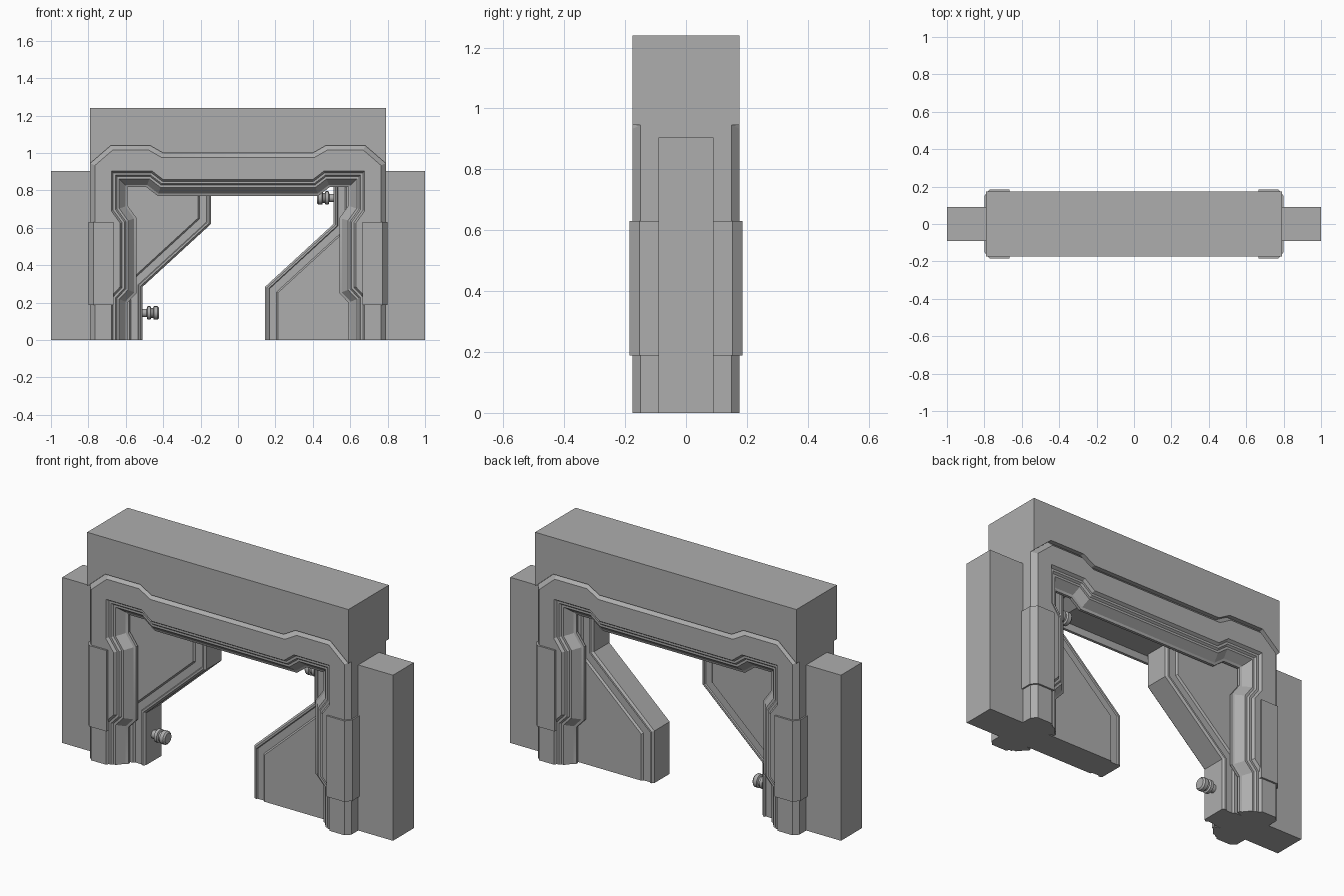
import bpy, bmesh, math
from mathutils import Vector

if "Cube" in bpy.data.objects:
    bpy.data.objects.remove(bpy.data.objects["Cube"])

steel = bpy.data.materials.new("grey_steel")
steel.diffuse_color = (0.42, 0.42, 0.42, 1)
steel.use_nodes = True
steel.node_tree.nodes["Principled BSDF"].inputs["Base Color"].default_value = steel.diffuse_color


def finish(name, bm):
    bmesh.ops.remove_doubles(bm, verts=bm.verts, dist=1e-5)
    bmesh.ops.recalc_face_normals(bm, faces=bm.faces)
    mesh = bpy.data.meshes.new(name)
    bm.to_mesh(mesh)
    bm.free()
    mesh.materials.append(steel)
    ob = bpy.data.objects.new(name, mesh)
    bpy.context.collection.objects.link(ob)
    bpy.ops.object.select_all(action='DESELECT')
    ob.select_set(True)
    bpy.context.view_layer.objects.active = ob
    bpy.ops.object.shade_smooth_by_angle(angle=math.radians(25))
    return ob


def offset(path, d):
    """Mitred offset of an open (x, z) path, to its left for positive d."""
    pts = [Vector(p) for p in path]
    normals = []
    for a, b in zip(pts, pts[1:]):
        t = (b - a).normalized()
        normals.append(Vector((-t.y, t.x)))
    out = []
    for i, p in enumerate(pts):
        n0, n1 = normals[max(i - 1, 0)], normals[min(i, len(normals) - 1)]
        out.append(p + (n0 + n1) * d / (1 + n0.dot(n1)))
    return out


def sweep(name, section):
    """Sweep a closed cross-section of (path, offset, y) entries, front half
    given, back half mirrored."""
    section = section + [(p, d, -y) for p, d, y in reversed(section)]
    bm = bmesh.new()
    rows = [[bm.verts.new((v.x, y, v.y)) for v in offset(p, d)]
            for p, d, y in section]
    n = len(rows)
    for i in range(n):
        a, b = rows[i], rows[(i + 1) % n]
        for j in range(len(a) - 1):
            bm.faces.new((a[j], a[j + 1], b[j + 1], b[j]))
    bm.faces.new([r[0] for r in rows])
    bm.faces.new([r[-1] for r in reversed(rows)])
    return finish(name, bm)


def prism(name, pts, axis, lo, hi):
    """Extrude a 2D outline along y or z."""
    bm = bmesh.new()
    ends = [[bm.verts.new((a, h, b) if axis == 'y' else (a, b, h))
             for a, b in pts] for h in (lo, hi)]
    for e in ends:
        bm.faces.new(e)
    for i in range(len(pts)):
        j = (i + 1) % len(pts)
        bm.faces.new((ends[0][i], ends[0][j], ends[1][j], ends[1][i]))
    return finish(name, bm)


def both_sides(path):
    return path + [(-x, z) for x, z in reversed(path)]


# door frame: outer and inner outlines, swept with a stepped section
outer = both_sides([(.79, 0), (.79, .235), (.79, .285), (.79, .62),
                    (.79, .945), (.68, 1.04), (.47, 1.04), (.40, 1.0)])
inner = both_sides([(.677, 0), (.677, .235), (.63, .285), (.63, .625),
                    (.677, .69), (.677, .904), (.46, .904), (.40, .858)])
sweep("door_frame", [
    (outer, 0, -.15), (outer, .025, -.175), (inner, 0, -.175),
    (inner, .010, -.160), (inner, .022, -.160), (inner, .030, -.150),
    (inner, .042, -.150), (inner, .075, -.110), (inner, .087, -.105),
    (inner, .087, -.090), (inner, .055, -.080)])

# header block whose underside follows the frame
header = both_sides([(.79, 1.24), (.79, .945), (.68, 1.04),
                     (.47, 1.04), (.40, 1.0)])
prism("header_block", header, 'y', -.175, .175)

# side walls and wrapped corner plates
for s, side in ((1, "right"), (-1, "left")):
    wall = [(s * .72, -.09), (s, -.09), (s, .09), (s * .72, .09)]
    prism(side + "_wall", wall, 'z', 0, .905)
    for t, face in ((-1, "front"), (1, "back")):
        plate = [(.665, .17), (.665, .185), (.772, .185), (.798, .153),
                 (.798, .09), (.78, .09), (.78, .15), (.76, .17)]
        prism(f"{side}_{face}_corner_plate",
              [(s * x, t * y) for x, y in plate], 'z', .188, .63)

# sliding doors: the left one is the right one turned upside down
H = .905
edge = [(.145, 0), (.145, .285), (.51, .62), (.51, H)]
rear = [(.70, 0), (.70, .285), (.70, .62), (.70, H)]


def turned(path):
    return [(-x, H - z) for x, z in path]


for side, e, r in (("right", edge, rear), ("left", turned(edge), turned(rear))):
    sweep(side + "_door", [
        (e, 0, -.066), (e, -.010, -.076), (e, -.020, -.076),
        (e, -.024, -.070), (e, -.062, -.070), (e, -.070, -.080), (r, 0, -.080)])

# turned locking pins on the door edges
pin = [(.53, .022), (.488, .022), (.484, .036), (.468, .036), (.464, .026),
       (.454, .026), (.450, .036), (.430, .036), (.422, .028)]
SEG = 16
for s, zc, side in ((1, H - .145, "right"), (-1, .145, "left")):
    bm = bmesh.new()
    rings = [[bm.verts.new((s * x, r * math.cos(2 * math.pi * k / SEG),
                            zc + r * math.sin(2 * math.pi * k / SEG)))
              for k in range(SEG)] for x, r in pin]
    for a, b in zip(rings, rings[1:]):
        for k in range(SEG):
            m = (k + 1) % SEG
            bm.faces.new((a[k], a[m], b[m], b[k]))
    bm.faces.new(rings[0])
    bm.faces.new(rings[-1])
    finish(side + "_locking_pin", bm)
